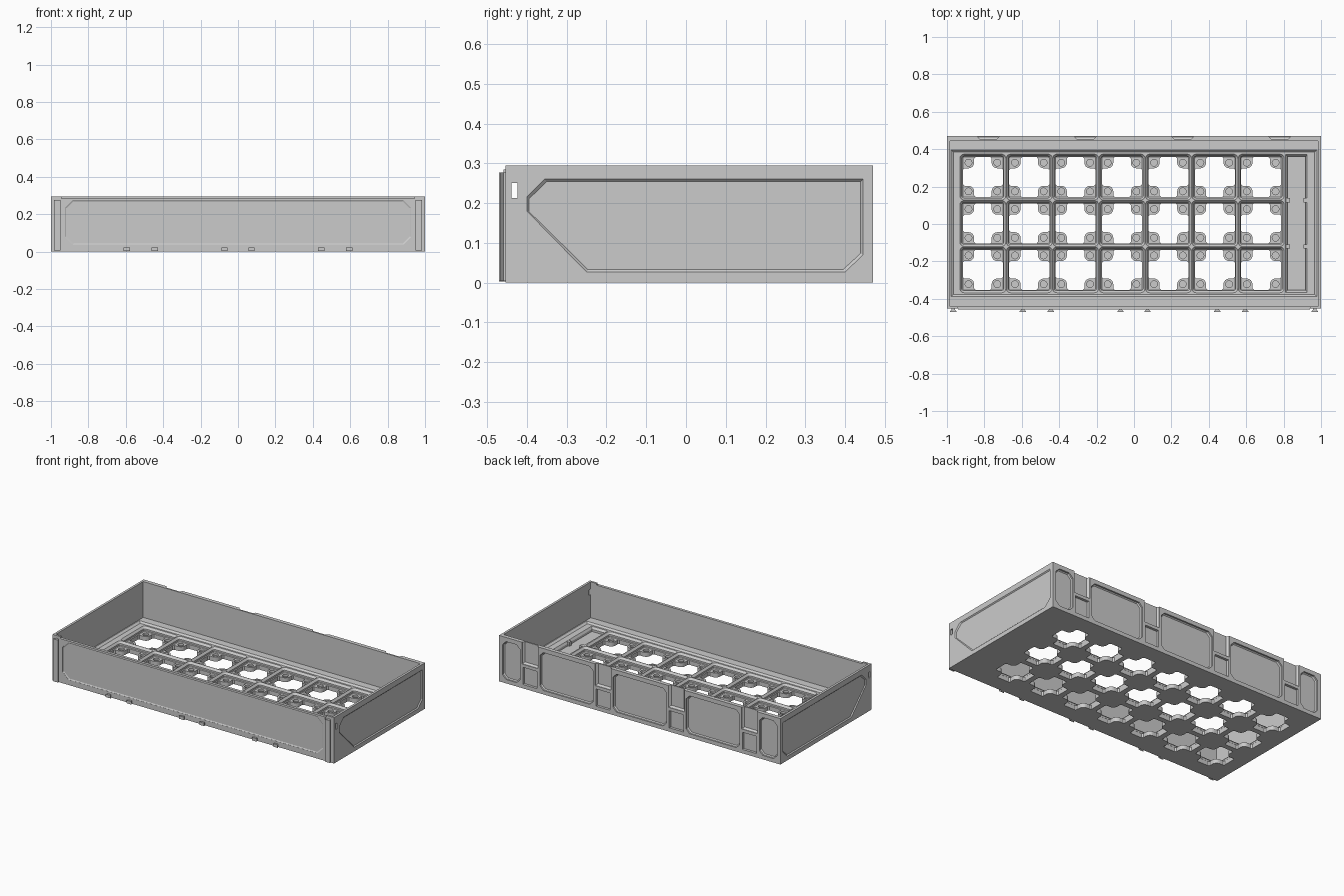
import bpy, bmesh, math

if "Cube" in bpy.data.objects:
    bpy.data.objects.remove(bpy.data.objects["Cube"])

AX = {'z': lambda a, b, l: (a, b, l), 'y': lambda a, b, l: (a, l, b), 'x': lambda a, b, l: (l, a, b)}


def loft(bm, layers, axis='z'):
    """Closed solid through a stack of (outline, level) layers."""
    rings = [[bm.verts.new(AX[axis](a, b, lv)) for a, b in pts] for pts, lv in layers]
    n = len(rings[0])
    for r, s in zip(rings, rings[1:]):
        for i in range(n):
            bm.faces.new((r[i], r[(i + 1) % n], s[(i + 1) % n], s[i]))
    bm.faces.new(rings[0][::-1])
    bm.faces.new(rings[-1])


def rect(a0, a1, b0, b1):
    return [(a0, b0), (a1, b0), (a1, b1), (a0, b1)]


def octo(a0, a1, b0, b1, c):
    return [(a0 + c, b0), (a1 - c, b0), (a1, b0 + c), (a1, b1 - c),
            (a1 - c, b1), (a0 + c, b1), (a0, b1 - c), (a0, b0 + c)]


def rrect(cx, cy, h, r, n=4):
    return [(cx + sx * (h - r) + r * math.cos(math.pi / 2 * (q + i / n)),
             cy + sy * (h - r) + r * math.sin(math.pi / 2 * (q + i / n)))
            for q, (sx, sy) in enumerate([(1, 1), (-1, 1), (-1, -1), (1, -1)]) for i in range(n + 1)]


def circle(cx, cy, r, n=20):
    return [(cx + r * math.cos(2 * math.pi * i / n), cy + r * math.sin(2 * math.pi * i / n)) for i in range(n)]


def shrink(pts, d):
    mids, halves = [], []
    for k in (0, 1):
        v = [p[k] for p in pts]
        mids.append((max(v) + min(v)) / 2)
        halves.append((max(v) - min(v)) / 2)
    return [tuple(mids[k] + (p[k] - mids[k]) * (1 - d / halves[k]) for k in (0, 1)) for p in pts]


def make(name, solids):
    bm = bmesh.new()
    for s in solids:
        loft(bm, *s)
    bmesh.ops.recalc_face_normals(bm, faces=bm.faces)
    me = bpy.data.meshes.new(name)
    bm.to_mesh(me)
    bm.free()
    ob = bpy.data.objects.new(name, me)
    bpy.context.collection.objects.link(ob)
    return ob


def cut(ob, solids):
    tool = make("cutter", solids)
    tool.hide_render = True
    mod = ob.modifiers.new("cut", 'BOOLEAN')
    mod.operation, mod.solver, mod.object = 'DIFFERENCE', 'EXACT', tool
    dg = bpy.context.evaluated_depsgraph_get()
    me = bpy.data.meshes.new_from_object(ob.evaluated_get(dg))
    ob.modifiers.clear()
    ob.data = me
    bpy.data.objects.remove(tool)


def block(a0, a1, b0, b1, l0, l1, axis='z'):
    return ([(rect(a0, a1, b0, b1), l0), (rect(a0, a1, b0, b1), l1)], axis)


# Drawer body: outer block, cavity, lower front lip
body = make("drawer_body", [block(-1, 1, -0.453, 0.47, 0, 0.295)])
cut(body, [block(-0.985, 0.985, -0.44, 0.445, 0.065, 0.4)])
cut(body, [block(-0.945, 0.945, -0.5, -0.43, 0.285, 0.4)])
# Sunken frame around the grid
cut(body, [([(rect(-0.965, 0.965, -0.377, 0.385), 0.055),
             (rect(-0.983, 0.983, -0.391, 0.40), 0.068)], 'z')])

# Grid of stepped sockets
P = 0.248
cells = [(-0.808 + P * i, 0.003 + P * j) for i in range(7) for j in (-1, 0, 1)]
sockets = [([(rrect(x, y, 0.1072, 0.007), 0.0275), (rrect(x, y, 0.1113, 0.011), 0.0316),
             (rrect(x, y, 0.1113, 0.011), 0.0422), (rrect(x, y, 0.1228, 0.0225), 0.0551),
             (rrect(x, y, 0.1228, 0.0225), 0.062)], 'z') for x, y in cells]
# Spare-width pocket on the right, beside the grid
sockets.append(([(rect(0.822, 0.917, -0.354, 0.36), 0.0275), (rect(0.822, 0.917, -0.354, 0.36), 0.042),
                 (rect(0.811, 0.926, -0.365, 0.371), 0.0551), (rect(0.811, 0.926, -0.365, 0.371), 0.062)], 'z'))
cut(body, sockets)

# Cross-shaped openings that leave a round pad in each corner
c, r = 0.0768, 0.03
quad = [(0.107, 0.039), (0.099, c - r)]
quad += [(c + r * math.cos(math.radians(t)), c + r * math.sin(math.radians(t))) for t in range(270, 179, -15)]
quad += [(c - r, 0.099), (0.039, 0.107)]
cross = []
for k in range(4):
    for a, b in quad:
        for _ in range(k):
            a, b = -b, a
        cross.append((a, b))
cut(body, [([([(x + a, y + b) for a, b in cross], -0.02),
             ([(x + a, y + b) for a, b in cross], 0.0285)], 'z') for x, y in cells])

# Stepped round holes in the pads
cut(body, [([(circle(x + sx * c, y + sy * c, q), z) for q, z in
             ((0.008, 0.007), (0.008, 0.015), (0.018, 0.015), (0.018, 0.035))], 'z')
           for x, y in cells for sx in (-1, 1) for sy in (-1, 1)])

# Side wall panels and finger slots
side = [(-0.40, 0.215), (-0.355, 0.26), (0.445, 0.26), (0.445, 0.07),
        (0.40, 0.027), (-0.25, 0.027), (-0.40, 0.18)]
outer = []
for s in (-1, 1):
    outer.append(([(shrink(side, 0.006), s * 0.994), (side, s * 1.0), (side, s * 1.02)], 'x'))
    outer.append(block(-0.438, -0.423, 0.213, 0.25, s * 0.97, s * 1.03, 'x'))

# Back wall panels
for x0, x1 in ((-0.975, -0.85), (-0.71, -0.33), (-0.19, 0.19), (0.33, 0.71), (0.85, 0.975)):
    o = octo(x0, x1, 0.025, 0.268, 0.025)
    outer.append(([(shrink(o, 0.006), 0.454), (o, 0.46), (o, 0.49)], 'y'))
# Back wall clip channels: open slot above, square pocket below
for x in (-0.78, -0.26, 0.26, 0.78):
    outer.append(([(rect(x - 0.045, x + 0.045, 0.165, 0.32), 0.454),
                   (rect(x - 0.057, x + 0.057, 0.155, 0.32), 0.466),
                   (rect(x - 0.057, x + 0.057, 0.155, 0.32), 0.49)], 'y'))
    outer.append(block(x - 0.05, x + 0.05, 0.025, 0.135, 0.454, 0.49, 'y'))
cut(body, outer)

# Front face plate with chamfered recess
plate = make("front_plate", [block(-0.94, 0.94, 0.022, 0.285, -0.458, -0.448, 'y')])
o = octo(-0.925, 0.925, 0.037, 0.275, 0.04)
cut(plate, [([(o, -0.48), (o, -0.457), (shrink(o, 0.006), -0.4535)], 'y')])


# Dovetail clips on the front: tall at the corners, short along the bottom
def clip(x, z0, z1):
    w, n = 0.017, 0.009
    pts = [(x - n, -0.45), (x - n, -0.459), (x - w, -0.466), (x - w, -0.47),
           (x + w, -0.47), (x + w, -0.466), (x + n, -0.459), (x + n, -0.45)]
    return ([(pts, z0), (pts, z1)], 'z')


make("front_corner_clips", [clip(s * 0.966, 0.005, 0.277) for s in (-1, 1)])
make("front_bottom_clips", [clip(s * x, 0.003, 0.022) for s in (-1, 1) for x in (0.072, 0.446, 0.594)])

# Small rib stubs where the grid lines meet the spare pocket
make("pocket_stubs", [block(x0, x1, y - 0.011, y + 0.011, 0.02, 0.054)
                      for y in (0.003 - P / 2, 0.003 + P / 2) for x0, x1 in ((0.808, 0.834), (0.906, 0.93))])
